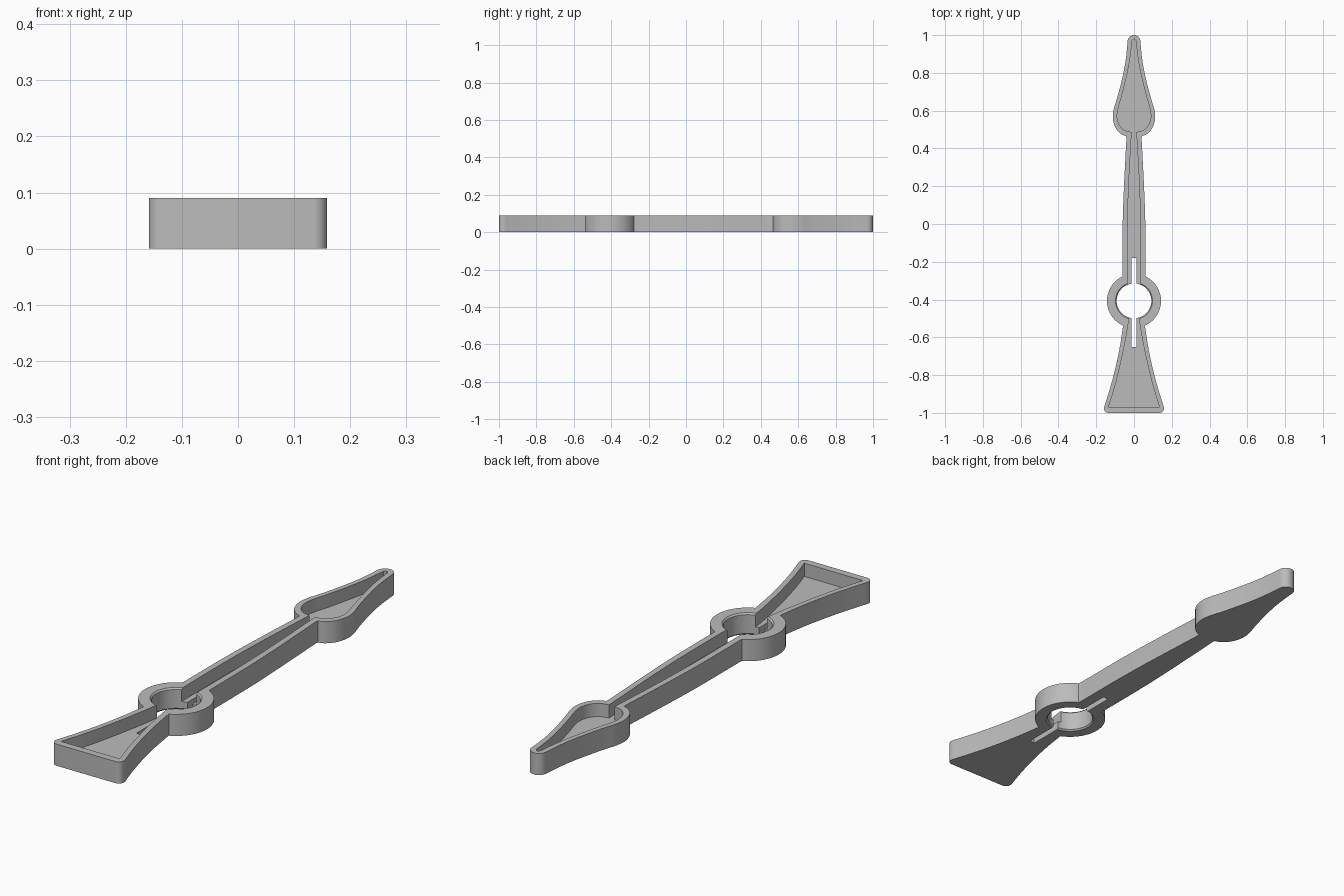
import bpy
import bmesh
from math import cos, sin, atan2, pi
from mathutils import Vector

default_cube = bpy.data.objects.get("Cube")
if default_cube:
    bpy.data.objects.remove(default_cube, do_unlink=True)

HEIGHT, FLOOR = 0.09, 0.035
HUB_Y, HUB_R, HOLE_R = -0.407, 0.143, 0.092


def smooth(points, steps=5):
    """Pass a rounded curve through the given points."""
    p = [points[0]] + points + [points[-1]]
    out = []
    for i in range(1, len(p) - 2):
        a, b, c, d = (Vector(q) for q in p[i - 1:i + 3])
        for s in range(steps):
            t = s / steps
            v = (2 * b + (c - a) * t + (2 * a - 5 * b + 4 * c - d) * t ** 2
                 + (3 * b - a - 3 * c + d) * t ** 3) / 2
            out.append((v.x, v.y))
    return out + [points[-1]]


def arc(cx, cy, radius, start, end, steps):
    return [(cx + radius * cos(start + (end - start) * i / steps),
             cy + radius * sin(start + (end - start) * i / steps))
            for i in range(steps + 1)]


def add_object(name, bm):
    bmesh.ops.recalc_face_normals(bm, faces=bm.faces)
    mesh = bpy.data.meshes.new(name)
    bm.to_mesh(mesh)
    bm.free()
    obj = bpy.data.objects.new(name, mesh)
    bpy.context.collection.objects.link(obj)
    return obj


def prism(name, half, bottom, top):
    """Mirror a half outline across x = 0 and extrude it upward."""
    outline = half + [(-x, y) for x, y in reversed(half) if x > 0.0001]
    bm = bmesh.new()
    face = bm.faces.new([bm.verts.new((x, y, bottom)) for x, y in outline])
    grown = bmesh.ops.extrude_face_region(bm, geom=[face])["geom"]
    bmesh.ops.translate(bm, vec=(0, 0, top - bottom),
                        verts=[v for v in grown if isinstance(v, bmesh.types.BMVert)])
    return add_object(name, bm)


def lathe(name, profile, cy, sides=64):
    """Closed turned solid from (radius, height) pairs."""
    bm = bmesh.new()
    rings = [[bm.verts.new((x, y, z)) for x, y in arc(0, cy, r, 0, 2 * pi, sides)[:-1]]
             for r, z in profile]
    for low, high in zip(rings, rings[1:]):
        for i in range(sides):
            j = (i + 1) % sides
            bm.faces.new((low[i], low[j], high[j], high[i]))
    bm.faces.new(rings[0])
    bm.faces.new(rings[-1])
    return add_object(name, bm)


# Outer outline: flared tail, hub ring, tapering shaft, leaf-shaped head
tail = [(0, -1)] + arc(0.135, -0.976, 0.024, -pi / 2, 0, 6)
tail += smooth([(0.157, -0.965), (0.127, -0.87), (0.098, -0.76), (0.075, -0.65), (0.058, -0.54)])
hub = arc(0, HUB_Y, HUB_R, atan2(-0.131, 0.058), atan2(0.129, 0.062), 32)
shaft = smooth([(0.061, -0.27), (0.06, 0), (0.053, 0.2), (0.04, 0.455)])
head = smooth([(0.042, 0.465), (0.07, 0.477), (0.098, 0.51), (0.112, 0.56), (0.107, 0.61),
               (0.09, 0.665), (0.07, 0.74), (0.052, 0.82), (0.041, 0.89), (0.034, 0.966)])
tip = arc(0, 0.966, 0.034, 0.1, pi / 2, 8)[:-1] + [(0, 1)]
body = prism("clock_hand", tail + hub + shaft + head + tip, 0, HEIGHT)

# Sunken channel running through all sections
pocket = [(0, -0.97)]
pocket += smooth([(0.135, -0.97), (0.104, -0.87), (0.076, -0.76), (0.052, -0.65),
                  (0.032, -0.54), (0.025, -0.48)])
pocket += smooth([(0.034, -0.33), (0.035, -0.05), (0.028, 0.2), (0.014, 0.46)])
pocket += smooth([(0.013, 0.487), (0.05, 0.497), (0.077, 0.525), (0.089, 0.565), (0.084, 0.61),
                  (0.067, 0.67), (0.049, 0.74), (0.031, 0.82), (0.019, 0.89), (0.01, 0.97)])
pocket += [(0, 0.98)]
channel = prism("channel_cutter", pocket, FLOOR, HEIGHT + 0.1)

# Through hole with eased edges, and the narrow slot across it
EASE = 0.006
hole = lathe("hole_cutter", [
    (HOLE_R + EASE, -0.1), (HOLE_R + EASE, 0), (HOLE_R, EASE),
    (HOLE_R, HEIGHT - EASE), (HOLE_R + EASE, HEIGHT), (HOLE_R + EASE, HEIGHT + 0.1)], HUB_Y)
slot = prism("slot_cutter", [(0.012, -0.65), (0.012, -0.18)], -0.1, HEIGHT + 0.1)

# Cut the openings and keep only the finished mesh
cutters = [channel, hole, slot]
for cutter in cutters:
    cutter.hide_render = True
    mod = body.modifiers.new(cutter.name, "BOOLEAN")
    mod.operation = "DIFFERENCE"
    mod.solver = "EXACT"
    mod.object = cutter
bpy.context.view_layer.update()
finished = bpy.data.meshes.new_from_object(
    body.evaluated_get(bpy.context.evaluated_depsgraph_get()))
body.modifiers.clear()
body.data = finished
for cutter in cutters:
    bpy.data.objects.remove(cutter, do_unlink=True)

# Plain grey finish
grey = bpy.data.materials.new("plain_grey")
grey.use_nodes = True
colour = (0.5, 0.5, 0.5, 1)
grey.diffuse_color = colour
grey.node_tree.nodes["Principled BSDF"].inputs["Base Color"].default_value = colour
body.data.materials.clear()
body.data.materials.append(grey)

bpy.ops.object.select_all(action="DESELECT")
body.select_set(True)
bpy.context.view_layer.objects.active = body
bpy.ops.object.shade_smooth_by_angle(angle=pi / 6)
